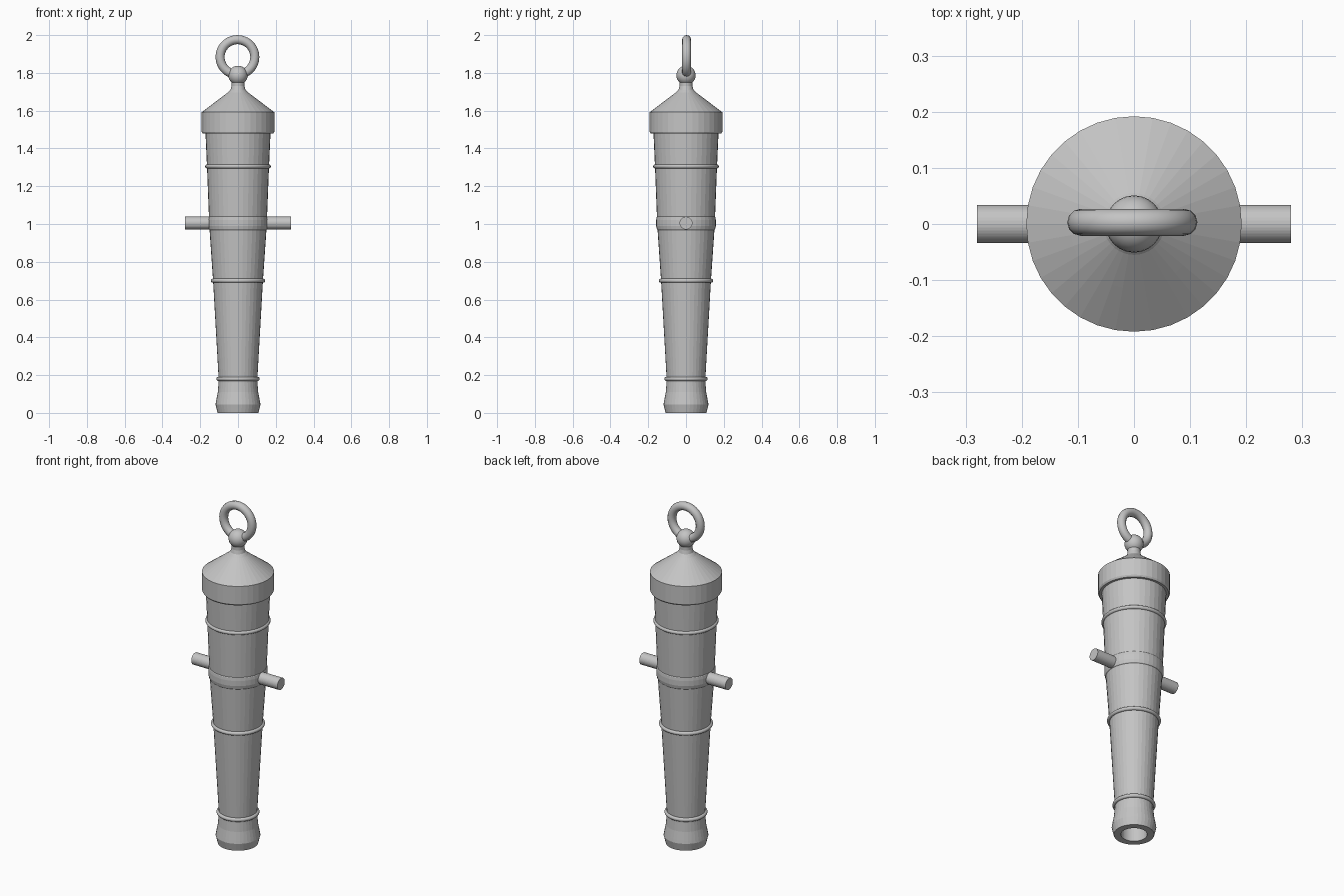
import bpy, math
from mathutils import Matrix

old = bpy.data.objects.get("Cube")
if old:
    bpy.data.objects.remove(old, do_unlink=True)

grey = bpy.data.materials.new("iron_grey")
grey.use_nodes = True
colour = (0.55, 0.55, 0.55, 1)
grey.diffuse_color = colour
grey.node_tree.nodes["Principled BSDF"].inputs["Base Color"].default_value = colour

SIDES = 36


def add_mesh(name, verts, faces):
    mesh = bpy.data.meshes.new(name)
    mesh.from_pydata(verts, [], faces)
    mesh.materials.append(grey)
    obj = bpy.data.objects.new(name, mesh)
    bpy.context.collection.objects.link(obj)
    return obj


def lathe(name, profile, closed=False, sides=SIDES):
    """Spin (radius, height) points around z; open profiles get end caps."""
    verts, faces = [], []
    for r, z in profile:
        for i in range(sides):
            a = math.tau * i / sides
            verts.append((r * math.cos(a), r * math.sin(a), z))
    n = len(profile)
    for j in range(n if closed else n - 1):
        k = (j + 1) % n
        for i in range(sides):
            m = (i + 1) % sides
            faces.append((j * sides + i, j * sides + m, k * sides + m, k * sides + i))
    if not closed:
        faces.append(tuple(reversed(range(sides))))
        faces.append(tuple(range((n - 1) * sides, n * sides)))
    return add_mesh(name, verts, faces)


def torus(name, major, minor, z, sides=SIDES, rounds=12):
    section = [(major + minor * math.cos(math.tau * i / rounds),
                z + minor * math.sin(math.tau * i / rounds)) for i in range(rounds)]
    return lathe(name, section, True, sides)


def smooth(obj):
    for p in obj.data.polygons:
        p.use_smooth = True


# Tapered barrel, starting at the bottom of the bore and wrapping round the muzzle
lathe("barrel", [
    (0.07, 1.3), (0.07, 0.0), (0.108, 0.0), (0.119, 0.045), (0.116, 0.062),
    (0.107, 0.11), (0.103, 0.16), (0.103, 0.19), (0.132, 0.7),
    (0.152, 0.99), (0.164, 1.3), (0.173, 1.5)])

# Raised hoops along the barrel
for name, r, z in (("muzzle_hoop", 0.104, 0.18), ("lower_hoop", 0.133, 0.7),
                   ("upper_hoop", 0.163, 1.305)):
    smooth(torus(name, r, 0.011, z))

# Rounded band that carries the trunnions
lathe("trunnion_band", [(0.148, 0.966), (0.154, 0.972), (0.158, 0.99),
                        (0.158, 1.02), (0.156, 1.036), (0.15, 1.045)])

# Trunnion pins on both sides
trunnions = lathe("trunnions", [(0.034, -0.28), (0.034, 0.28)])
trunnions.data.transform(Matrix.Translation((0, 0, 1.005)) @ Matrix.Rotation(math.pi / 2, 4, "Y"))

# Breech collar, cone and neck
lathe("breech", [(0.165, 1.478), (0.186, 1.478), (0.192, 1.488), (0.192, 1.592),
                 (0.115, 1.65), (0.055, 1.695), (0.04, 1.71), (0.034, 1.73),
                 (0.034, 1.78)])

# Ball on the neck
arc = [math.pi * (i / 14 - 0.5) for i in range(1, 14)]
smooth(lathe("knob", [(0.051 * math.cos(a), 1.787 + 0.051 * math.sin(a)) for a in arc], sides=24))

# Upright lifting ring
ring = torus("lifting_ring", 0.092, 0.024, 0)
ring.data.transform(Matrix.Translation((-0.003, 0.003, 1.884)) @ Matrix.Rotation(math.pi / 2, 4, "X"))
smooth(ring)
